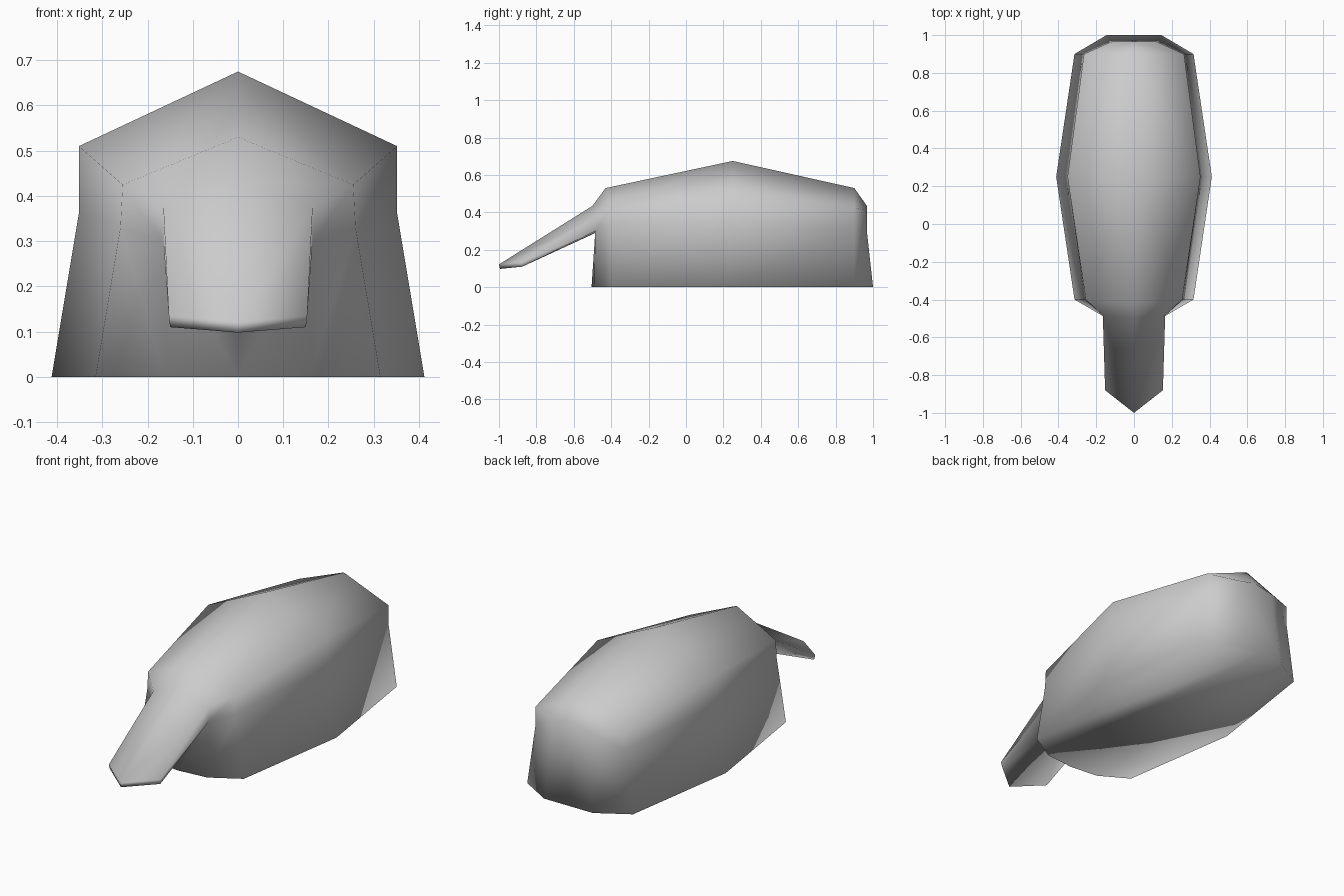
import bpy
import bmesh

cube = bpy.data.objects.get("Cube")
if cube:
    bpy.data.objects.remove(cube, do_unlink=True)


def flat_material(name, colour):
    material = bpy.data.materials.new(name)
    material.use_nodes = True
    material.diffuse_color = colour
    material.node_tree.nodes["Principled BSDF"].inputs["Base Color"].default_value = colour
    return material


mesh_builder = bmesh.new()


def add_points(points):
    return [mesh_builder.verts.new(point) for point in points]


def add_face(*corners):
    return mesh_builder.faces.new(corners)


def bridge(lower, upper, skip_first=False):
    """Join two rows of points with a strip of quads."""
    for i in range(int(skip_first), len(lower) - 1):
        add_face(lower[i], lower[i + 1], upper[i + 1], upper[i])


# Half outlines of the shell, each running from front centre to back centre
rim = add_points([(0, -.505, 0), (.16, -.49, 0), (.315, -.4, 0), (.412, .25, 0),
                  (.315, .9, 0), (.145, 1, 0), (0, 1, 0)])
waist = add_points([(0, -.485, .29), (.165, -.485, .3), (.26, -.4, .33), (.352, .25, .36),
                    (.265, .9, .33), (.12, .967, .3), (0, .967, .3)])
shoulder = add_points([(0, -.5, .435), (.165, -.485, .375), (.255, -.4, .425), (.352, .25, .51),
                       (.265, .9, .425), (.115, .967, .41), (0, .967, .435)])
ridge_front, ridge_peak, ridge_back = add_points([(0, -.43, .53), (0, .25, .675), (0, .9, .53)])

# Side walls, with an opening at the front where the head grows out
bridge(rim, waist)
bridge(waist, shoulder, skip_first=True)
add_face(*rim)

# Sloping roof up to the ridge
add_face(shoulder[0], shoulder[1], shoulder[2], ridge_front)
add_face(shoulder[2], shoulder[3], ridge_peak, ridge_front)
add_face(shoulder[3], shoulder[4], ridge_back, ridge_peak)
add_face(shoulder[4], shoulder[5], shoulder[6], ridge_back)

# Flat pointed head reaching forward and down
tip_under = add_points([(0, -.995, .098), (.15, -.875, .11)])
tip_top = add_points([(0, -1, .122), (.153, -.88, .135)])
bridge(waist[:2], tip_under)
bridge(tip_under, tip_top)
bridge(tip_top, shoulder[:2])
add_face(waist[1], tip_under[1], tip_top[1], shoulder[1])

# Mirror the half into a closed, smooth body
bmesh.ops.mirror(mesh_builder, geom=mesh_builder.verts[:] + mesh_builder.edges[:] + mesh_builder.faces[:],
                 axis='X', merge_dist=.0005)
bmesh.ops.remove_doubles(mesh_builder, verts=mesh_builder.verts[:], dist=.0005)
bmesh.ops.recalc_face_normals(mesh_builder, faces=mesh_builder.faces[:])
for face in mesh_builder.faces:
    face.smooth = True

mesh = bpy.data.meshes.new("shell_body")
mesh_builder.to_mesh(mesh)
mesh_builder.free()
mesh.materials.append(flat_material("plain grey", (.6, .6, .6, 1)))
shell_body = bpy.data.objects.new("shell_body", mesh)
bpy.context.collection.objects.link(shell_body)
